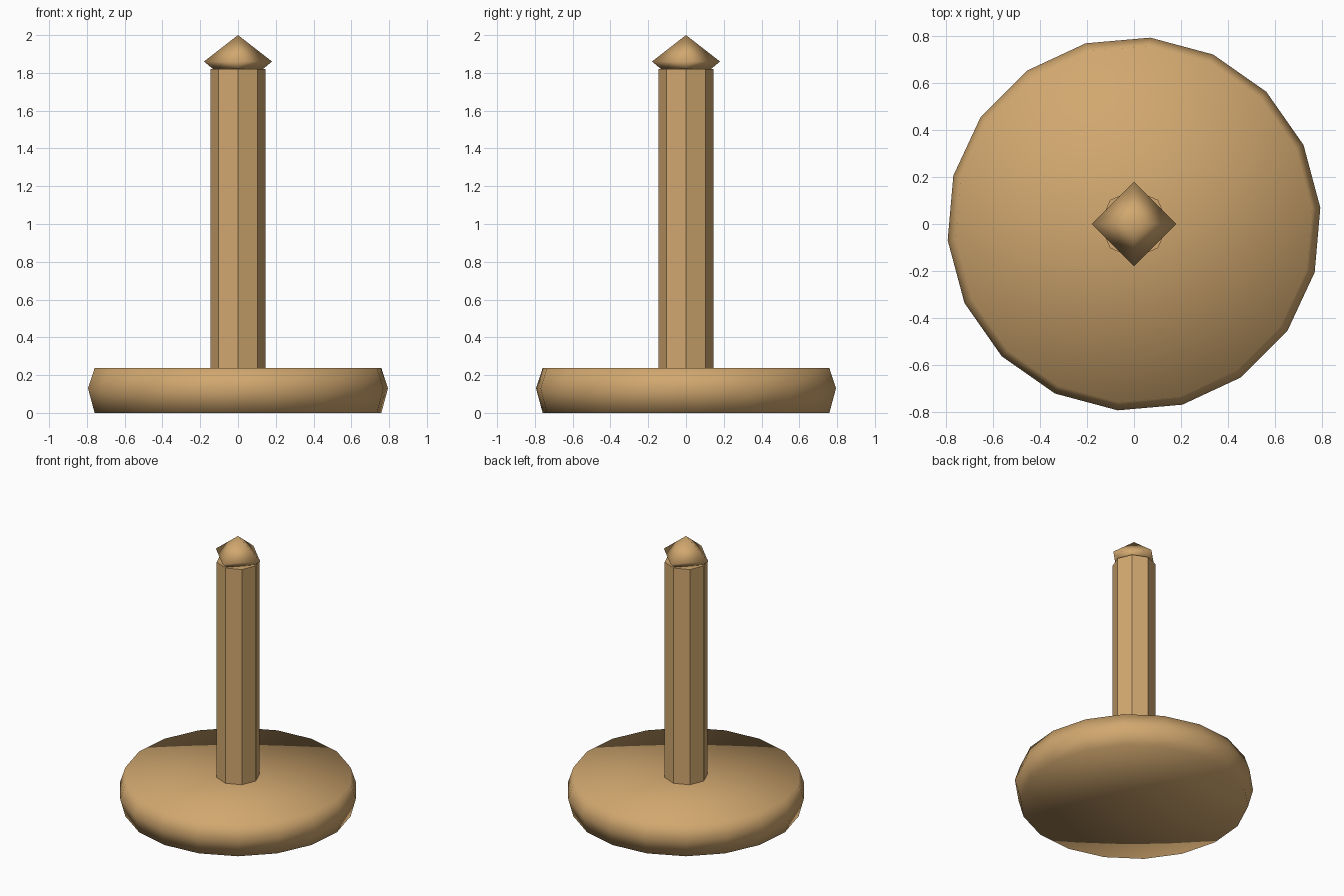
import bpy
import bmesh
from math import cos, sin, radians, tau

cube = bpy.data.objects.get("Cube")
if cube:
    bpy.data.objects.remove(cube, do_unlink=True)

COLOUR = (0.64, 0.39, 0.16, 1.0)
wood = bpy.data.materials.new("tan_wood")
wood.use_nodes = True
wood.diffuse_color = COLOUR
wood.node_tree.nodes["Principled BSDF"].inputs["Base Color"].default_value = COLOUR


def lathe(name, profile, sides, turn=0, smooth=False):
    """Spin (radius, height) points into a low-poly solid; radius 0 makes a pole."""
    bm = bmesh.new()
    rings = []
    for r, z in profile:
        if r == 0:
            rings.append([bm.verts.new((0, 0, z))] * sides)
        else:
            angles = [radians(turn) + tau * i / sides for i in range(sides)]
            rings.append([bm.verts.new((r * cos(a), r * sin(a), z)) for a in angles])
    for low, high in zip(rings, rings[1:]):
        for i in range(sides):
            j = (i + 1) % sides
            corners = dict.fromkeys((low[i], low[j], high[j], high[i]))
            bm.faces.new(list(corners)).smooth = smooth
    bmesh.ops.recalc_face_normals(bm, faces=bm.faces[:])
    mesh = bpy.data.meshes.new(name)
    bm.to_mesh(mesh)
    bm.free()
    mesh.materials.append(wood)
    obj = bpy.data.objects.new(name, mesh)
    bpy.context.collection.objects.link(obj)
    return obj


# Round base with a rim that bulges at mid height
lathe("base", [(0, 0), (0.762, 0), (0.797, 0.13), (0.762, 0.237), (0, 0.237)],
      18, turn=5, smooth=True)

# Eight-sided upright post
lathe("post", [(0, 0.2), (0.145, 0.2), (0.145, 1.82), (0, 1.82)], 8)

# Four-sided pointed finial
lathe("finial", [(0, 1.815), (0.125, 1.815), (0.18, 1.86), (0, 2)], 4, smooth=True)
